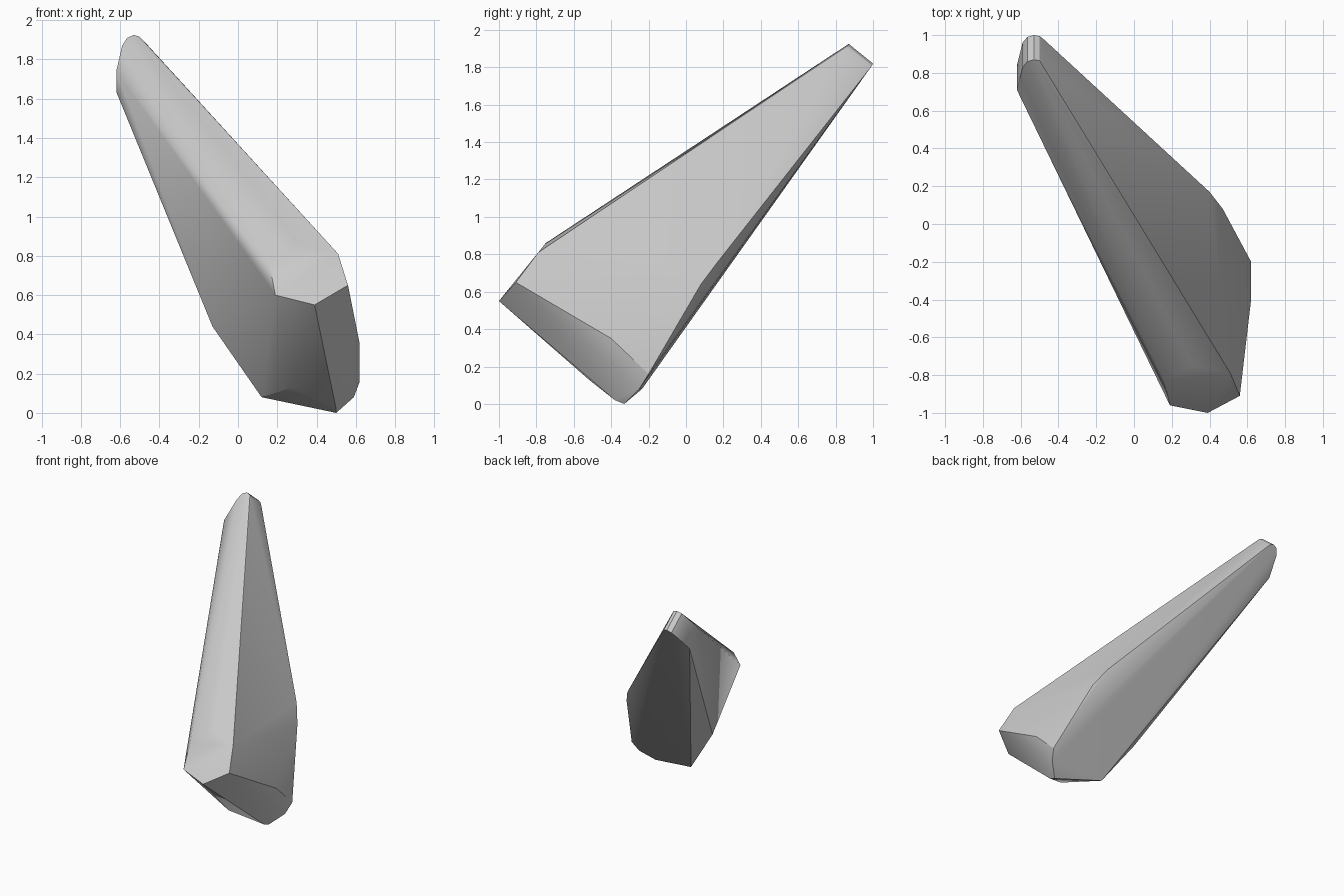
import bpy
import bmesh
import math
from mathutils import Vector

default_cube = bpy.data.objects.get("Cube")
if default_cube:
    bpy.data.objects.remove(default_cube, do_unlink=True)


def make_material(name, colour):
    material = bpy.data.materials.new(name)
    material.use_nodes = True
    material.diffuse_color = colour
    material.node_tree.nodes["Principled BSDF"].inputs["Base Color"].default_value = colour
    return material


def make_hull(name, points, material):
    """Wrap the outline points in one tight faceted skin."""
    bm = bmesh.new()
    for point in points:
        bm.verts.new(point)
    result = bmesh.ops.convex_hull(bm, input=bm.verts[:])
    unused = {item for key in ("geom_interior", "geom_unused") for item in result[key]
              if isinstance(item, bmesh.types.BMVert)}
    bmesh.ops.delete(bm, geom=list(unused), context="VERTS")
    bmesh.ops.dissolve_limit(bm, angle_limit=math.radians(2),
                             verts=bm.verts[:], edges=bm.edges[:])
    bmesh.ops.recalc_face_normals(bm, faces=bm.faces[:])
    mesh = bpy.data.meshes.new(name)
    bm.to_mesh(mesh)
    bm.free()
    obj = bpy.data.objects.new(name, mesh)
    bpy.context.collection.objects.link(obj)
    mesh.materials.append(material)
    return obj


# Six-sided flat end at the lower front
flat_end = [(.19, -.96, .6), (.39, -1, .55), (.56, -.91, .65),
            (.51, -.79, .81), (.31, -.75, .86), (.16, -.83, .76)]

# Rounded tip: one arched outline, repeated across the tip's thickness
tip_arch = [(-.62, .71, 1.74), (-.59, .83, 1.87), (-.565, .86, 1.91),
            (-.53, .87, 1.925), (-.5, .865, 1.915), (-.48, .85, 1.895)]
thickness = Vector((0, .13, -.105))
tip = [Vector(p) + thickness * side for p in tip_arch for side in (0, 1)]

# Wide belly: left corner, underside, then the curved right flank
left_corner = [(-.13, -.15, .44)]
underside = [(.12, -.235, .08), (.28, -.52, .13), (.5, -.38, .02),
             (.5, -.33, 0), (.59, -.25, .08)]
right_flank = [(.62, -.4, .35), (.62, -.2, .16), (.54, -.05, .42),
               (.47, .08, .64), (.4, .17, .76)]

stone_grey = make_material("stone_grey", (.6, .6, .6, 1))
shard = make_hull("tapered_shard",
                  flat_end + tip + left_corner + underside + right_flank,
                  stone_grey)

# Soft shading over the body, crisp rims at the ends
bpy.ops.object.select_all(action="DESELECT")
shard.select_set(True)
bpy.context.view_layer.objects.active = shard
bpy.ops.object.shade_smooth_by_angle(angle=math.radians(30))
